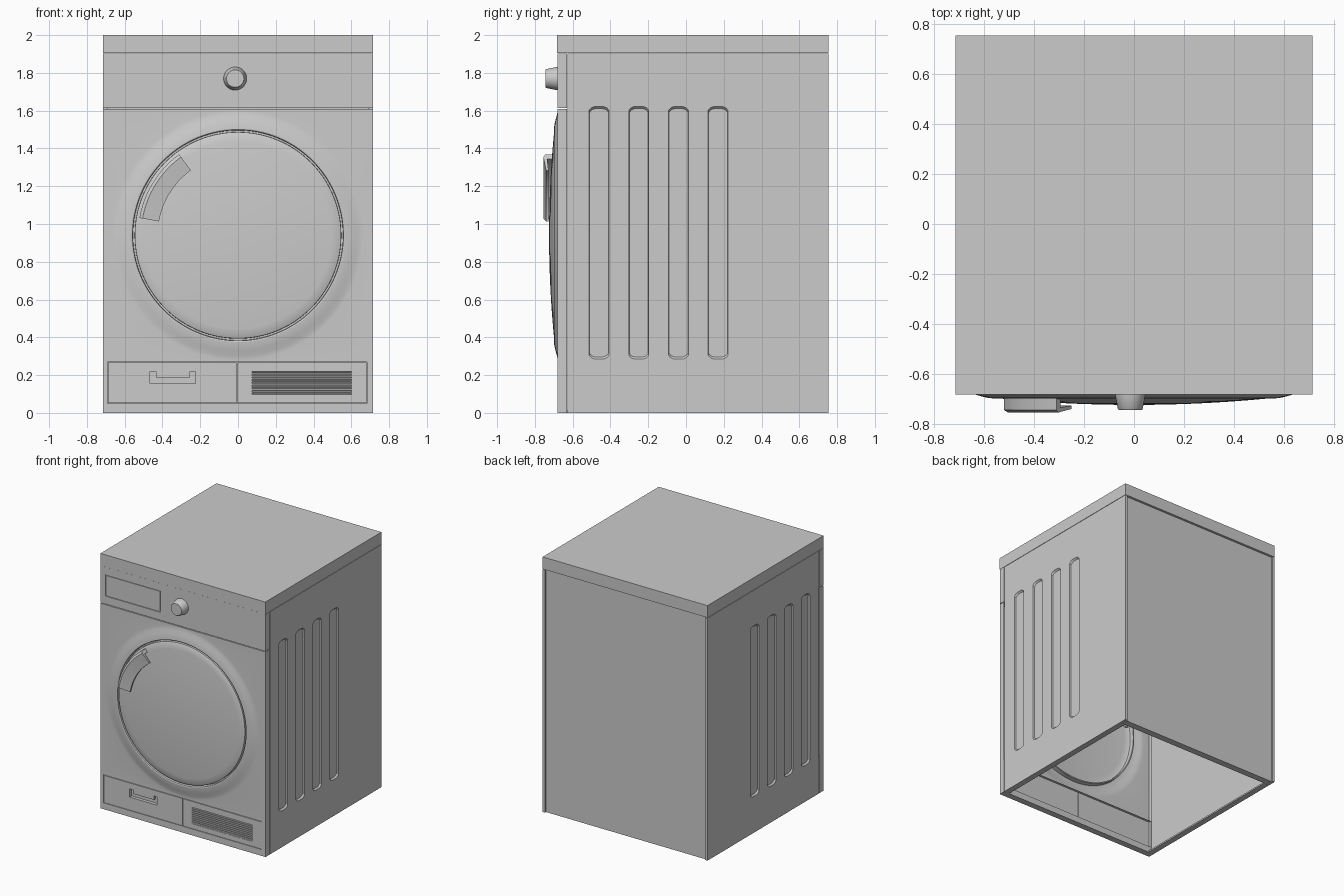
import bpy, bmesh
from math import cos, sin, pi, radians

if "Cube" in bpy.data.objects:
    bpy.data.objects.remove(bpy.data.objects["Cube"])

HW, FRONT, SEAM = 0.715, -0.68, -0.63
DZ = 0.94  # door centre height


def finish(name, bm, angle=None, normals=True):
    bmesh.ops.remove_doubles(bm, verts=bm.verts, dist=1e-5)
    if normals:
        bmesh.ops.recalc_face_normals(bm, faces=bm.faces)
    me = bpy.data.meshes.new(name)
    bm.to_mesh(me)
    bm.free()
    if angle:
        me.shade_smooth()
        me.set_sharp_from_angle(angle=radians(angle))
    ob = bpy.data.objects.new(name, me)
    bpy.context.collection.objects.link(ob)
    return ob


def add_box(bm, x, y, z):
    r = bmesh.ops.create_cube(bm, size=1)
    for v in r["verts"]:
        v.co = [(a + b) / 2 + c * (b - a) for (a, b), c in zip((x, y, z), v.co)]
    return r["verts"]


def box(name, x, y, z):
    bm = bmesh.new()
    add_box(bm, x, y, z)
    return finish(name, bm)


def loft(bm, loops, caps=True, closed=True):
    rows = [[bm.verts.new(p) for p in loop] for loop in loops]
    n = len(rows[0])
    for a, b in zip(rows, rows[1:]):
        for i in range(n if closed else n - 1):
            bm.faces.new((a[i], a[(i + 1) % n], b[(i + 1) % n], b[i]))
    if caps:
        bm.faces.new(rows[0])
        bm.faces.new(rows[-1])


def ring(r, y, cx, cz, n):
    return [(cx + r * cos(2 * pi * i / n), y, cz + r * sin(2 * pi * i / n)) for i in range(n)]


def lathe(name, profile, cx, cz, n, cap, angle=30):
    bm = bmesh.new()
    loft(bm, [ring(r, y, cx, cz, n) for r, y in profile], caps=False)
    if cap:
        r, y = profile[-1]
        bm.edges.ensure_lookup_table()
        bm.faces.new(list(bm.verts)[-n:])
    return finish(name, bm, angle)


def sheet(name, xs, zs, holes, y, thick):
    """Flat front-facing panel on a cut grid, some cells left open."""
    bm = bmesh.new()
    g = [[bm.verts.new((x, y, z)) for z in zs] for x in xs]
    for i in range(len(xs) - 1):
        for j in range(len(zs) - 1):
            if (i, j) not in holes:
                bm.faces.new((g[i][j], g[i + 1][j], g[i + 1][j + 1], g[i][j + 1]))
    ob = finish(name, bm, normals=False)
    m = ob.modifiers.new("thickness", "SOLIDIFY")
    m.thickness, m.offset = thick, -1
    return ob


# Lid and back
box("lid", (-HW, HW), (-0.683, 0.755), (1.905, 2.0))
box("back_panel", (-0.693, 0.693), (0.728, 0.743), (0.0, 1.9))

# Open base rim
bm = bmesh.new()
add_box(bm, (-0.69, 0.69), (0.69, 0.74), (0.0, 0.012))
for s in (-1, 1):
    add_box(bm, sorted((s * 0.668, s * 0.70)), (-0.63, 0.69), (0.0, 0.012))
finish("base_rim", bm)

# Side panels with four pressed grooves each
side = box("side_panels", (0.695, HW), (SEAM + 0.003, 0.755), (0.0, 1.902))
bm = bmesh.new()
for cy in (-0.46, -0.25, -0.04, 0.17):
    loops = []
    for x, w, trim in ((0.722, 0.054, -0.004), (0.703, 0.050, 0.014)):
        ts = [-1 + k / 5 for k in range(11)]
        top = [(x, cy + w * t, 1.605 - trim + 0.02 * (1 - t ** 4)) for t in ts]
        low = [(x, cy + w * t, 0.302 + trim - 0.02 * (1 - t ** 4)) for t in reversed(ts)]
        loops.append(top + low)
    loft(bm, loops)
cutter = finish("groove_cutter", bm)
cutter.hide_render = True
cutter.hide_set(True)
m = side.modifiers.new("grooves", "BOOLEAN")
m.object, m.operation = cutter, "DIFFERENCE"
side.modifiers.new("both_sides", "MIRROR")

# Front panel: raised ring round the door blending into a rectangle
N = 128
z0, z1 = 0.27, 1.608
rect = []
for i in range(N):
    c, s = cos(2 * pi * i / N), sin(2 * pi * i / N)
    hh = (z1 - DZ) if s > 0 else (DZ - z0)
    k = min(HW / max(abs(c), 1e-6), hh / max(abs(s), 1e-6))
    rect.append((c * k, DZ + s * k))
for cx in (-HW, HW):
    for cz in (z0, z1):
        i = min(range(N), key=lambda q: (rect[q][0] - cx) ** 2 + (rect[q][1] - cz) ** 2)
        rect[i] = (cx, cz)
bezel = [(0.556, -0.66), (0.558, -0.696), (0.564, -0.699), (0.585, -0.697),
         (0.61, -0.691), (0.635, -0.684), (0.65, -0.681), (0.662, FRONT)]
bm = bmesh.new()
loft(bm, [ring(r, y, 0, DZ, N) for r, y in bezel]
     + [[(x, y, z) for x, z in rect] for y in (FRONT, SEAM)], caps=False)
finish("front_panel", bm, 30)

# Domed door with a narrow gap round it
dome = [(0.54 * (1 - k / 12), -0.699 - 0.026 * (1 - (1 - k / 12) ** 2)) for k in range(13)]
dome[-1] = (0.004, -0.725)
lathe("door", [(0.556, -0.66), (0.547, -0.66), (0.546, -0.695)] + dome, 0, DZ, N, True)

# Curved door handle with a finger lip
section = [(0.53, -0.69), (0.53, -0.745), (0.513, -0.755), (0.425, -0.741),
           (0.425, -0.728), (0.50, -0.735), (0.50, -0.69)]
bm = bmesh.new()
loft(bm, [[(r * cos(a), y, DZ + r * sin(a)) for r, y in section]
          for a in (radians(126 + 44 * k / 14) for k in range(15))])
finish("door_handle", bm, 20)

# Control panel, display and knob
sheet("control_panel", [-HW, -0.675, -0.195, HW], [1.613, 1.675, 1.845, 1.903],
      {(1, 1)}, FRONT, 0.05)
box("display", (-0.675, -0.195), (-0.673, -0.64), (1.675, 1.845))
box("display_face", (-0.667, -0.203), (-0.678, -0.66), (1.683, 1.837))
lathe("knob", [(0.062, -0.675), (0.060, -0.69), (0.050, -0.74), (0.046, -0.745)],
      -0.015, 1.77, 48, True)

# Frame round the lower drawers
sheet("plinth_frame", [-HW, -0.69, 0.682, HW], [0.0, 0.05, 0.27],
      {(1, 1)}, FRONT, 0.05)

# Left drawer with recessed pull
sheet("water_drawer", [-0.687, -0.465, -0.225, -0.007], [0.053, 0.155, 0.22, 0.266],
      {(1, 1)}, FRONT, 0.035)
box("drawer_recess", (-0.465, -0.225), (-0.655, -0.645), (0.155, 0.22))
box("drawer_pull", (-0.435, -0.255), (-0.676, -0.65), (0.187, 0.22))

# Right drawer with vent slats
sheet("vent_cover", [-0.003, 0.075, 0.60, 0.679], [0.053, 0.09, 0.22, 0.266],
      {(1, 1)}, FRONT, 0.035)
box("vent_back", (0.075, 0.60), (-0.655, -0.645), (0.09, 0.22))
bm = bmesh.new()
for k in range(9):
    z = 0.0905 + k * 0.0144
    for v in add_box(bm, (0.075, 0.60), (-0.679, -0.653), (z, z + 0.007)):
        v.co.z += 0.006 if v.co.y > -0.66 else 0  # tilt each slat
finish("vent_slats", bm)
